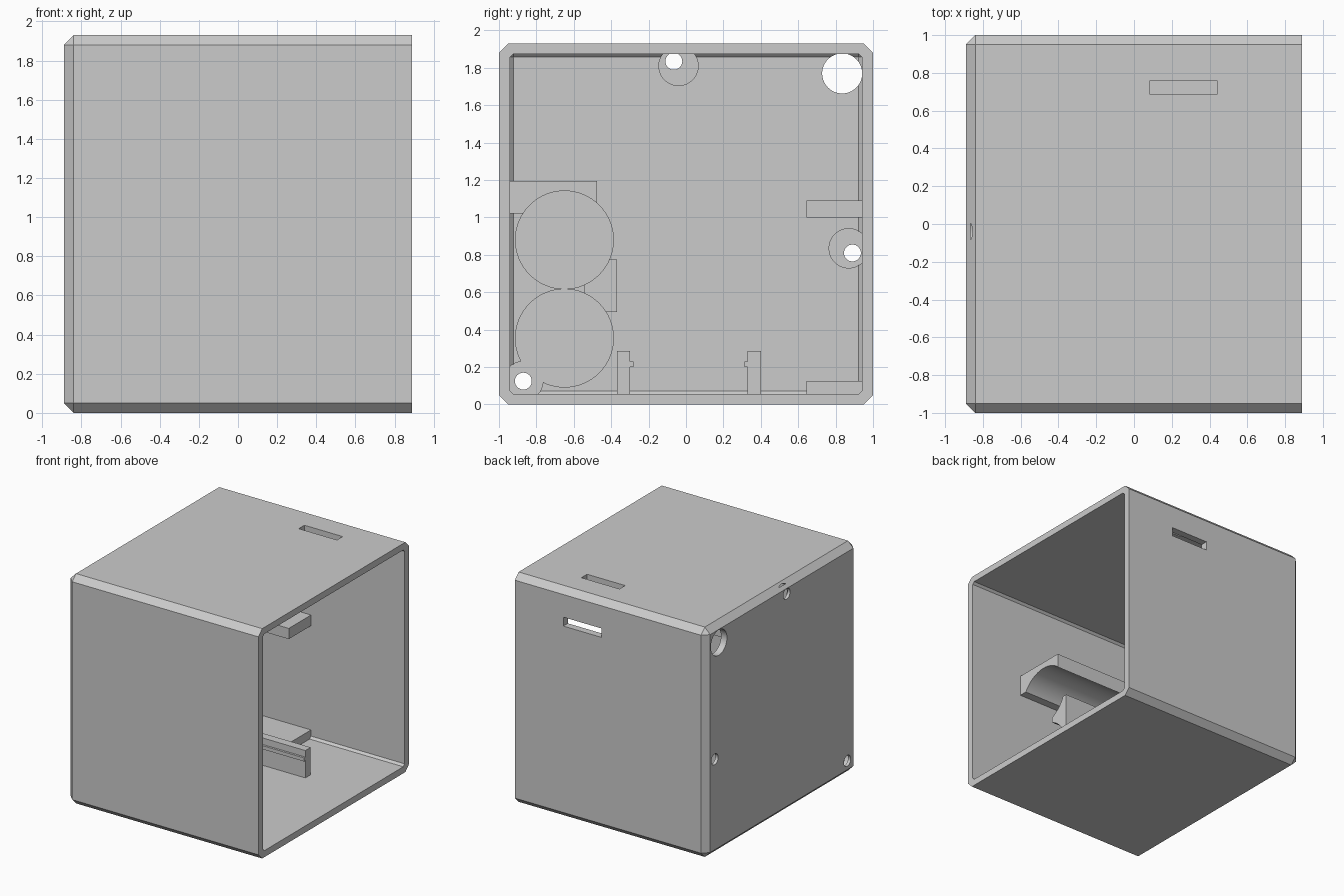
import bpy, bmesh, math
from mathutils import Matrix, Vector

cube = bpy.data.objects.get("Cube")
if cube:
    bpy.data.objects.remove(cube, do_unlink=True)

grey = bpy.data.materials.new("plain_grey")
grey.use_nodes = True
COLOUR = (0.6, 0.6, 0.6, 1)
grey.diffuse_color = COLOUR
grey.node_tree.nodes["Principled BSDF"].inputs["Base Color"].default_value = COLOUR

END, WALL, POCKET = 0.89, -0.835, -0.865
HOLDER_END = 0.395


def finish(name, bm):
    bmesh.ops.recalc_face_normals(bm, faces=bm.faces)
    mesh = bpy.data.meshes.new(name)
    bm.to_mesh(mesh)
    bm.free()
    mesh.materials.append(grey)
    obj = bpy.data.objects.new(name, mesh)
    bpy.context.collection.objects.link(obj)
    return obj


def box(name, x, y, z, chamfer=0):
    """Box from ranges; chamfers every edge except those round the +x end."""
    bm = bmesh.new()
    bmesh.ops.create_cube(bm, size=1)
    for v in bm.verts:
        v.co = Vector(r[0] if c < 0 else r[1] for c, r in zip(v.co, (x, y, z)))
    if chamfer:
        edges = [e for e in bm.edges if min(v.co.x for v in e.verts) < x[1] - 0.01]
        bmesh.ops.bevel(bm, geom=edges, offset=chamfer, segments=1,
                        affect='EDGES', profile=0.5)
    return finish(name, bm)


def rod(name, x, y, z, radius):
    """Cylinder lying along x."""
    bm = bmesh.new()
    place = Matrix.Translation(((x[0] + x[1]) / 2, y, z)) @ Matrix.Rotation(math.pi / 2, 4, 'Y')
    bmesh.ops.create_cone(bm, cap_ends=True, segments=64, radius1=radius,
                          radius2=radius, depth=x[1] - x[0], matrix=place)
    return finish(name, bm)


def prism(name, profile, x):
    """Extrude a (y, z) profile along x."""
    bm = bmesh.new()
    face = bm.faces.new([bm.verts.new((x[0], y, z)) for y, z in profile])
    new = bmesh.ops.extrude_face_region(bm, geom=[face])["geom"]
    bmesh.ops.translate(bm, vec=(x[1] - x[0], 0, 0),
                        verts=[g for g in new if isinstance(g, bmesh.types.BMVert)])
    return finish(name, bm)


def cut(obj, cutters):
    """Subtract the cutters, bake the result and discard them."""
    for c in cutters:
        c.hide_render = True
        mod = obj.modifiers.new("cut", 'BOOLEAN')
        mod.operation, mod.solver, mod.object = 'DIFFERENCE', 'EXACT', c
    graph = bpy.context.evaluated_depsgraph_get()
    mesh = bpy.data.meshes.new_from_object(obj.evaluated_get(graph))
    obj.modifiers.clear()
    obj.data = mesh
    for c in cutters:
        bpy.data.objects.remove(c, do_unlink=True)


def cells(start):
    return [rod("cell_cutter", (start, 0.6), -0.65, z, 0.262) for z in (0.88, 0.355)]


# Enclosure shell, open at the +x end
shell = box("enclosure_shell", (-END, END), (-1, 1), (0, 1.93), 0.05)
cutters = [box("cavity_cutter", (WALL, 1.1), (-0.94, 0.94), (0.055, 1.875), 0.018)]

# Screw holes with offset recesses: hole y, z then recess y, z
for hy, hz, ry, rz in ((-0.065, 1.835, -0.04, 1.81),
                       (0.89, 0.81, 0.87, 0.835),
                       (-0.87, 0.125, -0.87, 0.125)):
    cutters.append(rod("screw_cutter", (-1, -0.8), hy, hz, 0.045))
    cutters.append(rod("recess_cutter", (POCKET, -0.8), ry, rz, 0.105))

# Cable hole and cell pockets in the end wall
cutters.append(rod("cable_cutter", (-1, -0.8), 0.835, 1.77, 0.107))
cutters += cells(POCKET)

# Strap slots through the top and back walls
cutters.append(box("top_slot_cutter", (0.085, 0.44), (0.685, 0.76), (1.8, 2.1)))
cutters.append(box("back_slot_cutter", (0.085, 0.44), (0.9, 1.1), (1.615, 1.69)))
cut(shell, cutters)

# Cell cradles with scooped undersides
upper = box("upper_cell_cradle", (WALL - 0.005, HOLDER_END), (-0.95, -0.475), (1.02, 1.195))
middle = box("middle_cell_cradle", (WALL - 0.005, HOLDER_END), (-0.545, -0.37), (0.495, 0.775))
for cradle in (upper, middle):
    cut(cradle, cells(-0.95))

# Shelves on the back wall
for name, z in (("upper_shelf", (1.0, 1.09)), ("lower_shelf", (0.045, 0.125))):
    box(name, (WALL - 0.005, 0.02), (0.645, 0.95), z)

# Circuit board rails with a small inward lip
for name, side in (("front_rail", -1), ("back_rail", 1)):
    inner, outer, lip = 0.315, 0.385, 0.297
    profile = [(outer, 0.045), (outer, 0.285), (inner, 0.285), (inner, 0.23),
               (lip, 0.23), (lip, 0.2), (inner, 0.2), (inner, 0.045)]
    prism(name, [(side * y + 0.015, z) for y, z in profile], (WALL - 0.005, HOLDER_END))

# Smooth the round cuts, keep hard edges
for obj in bpy.context.scene.objects:
    obj.select_set(obj.type == 'MESH')
bpy.context.view_layer.objects.active = shell
bpy.ops.object.shade_smooth_by_angle(angle=math.radians(30))
